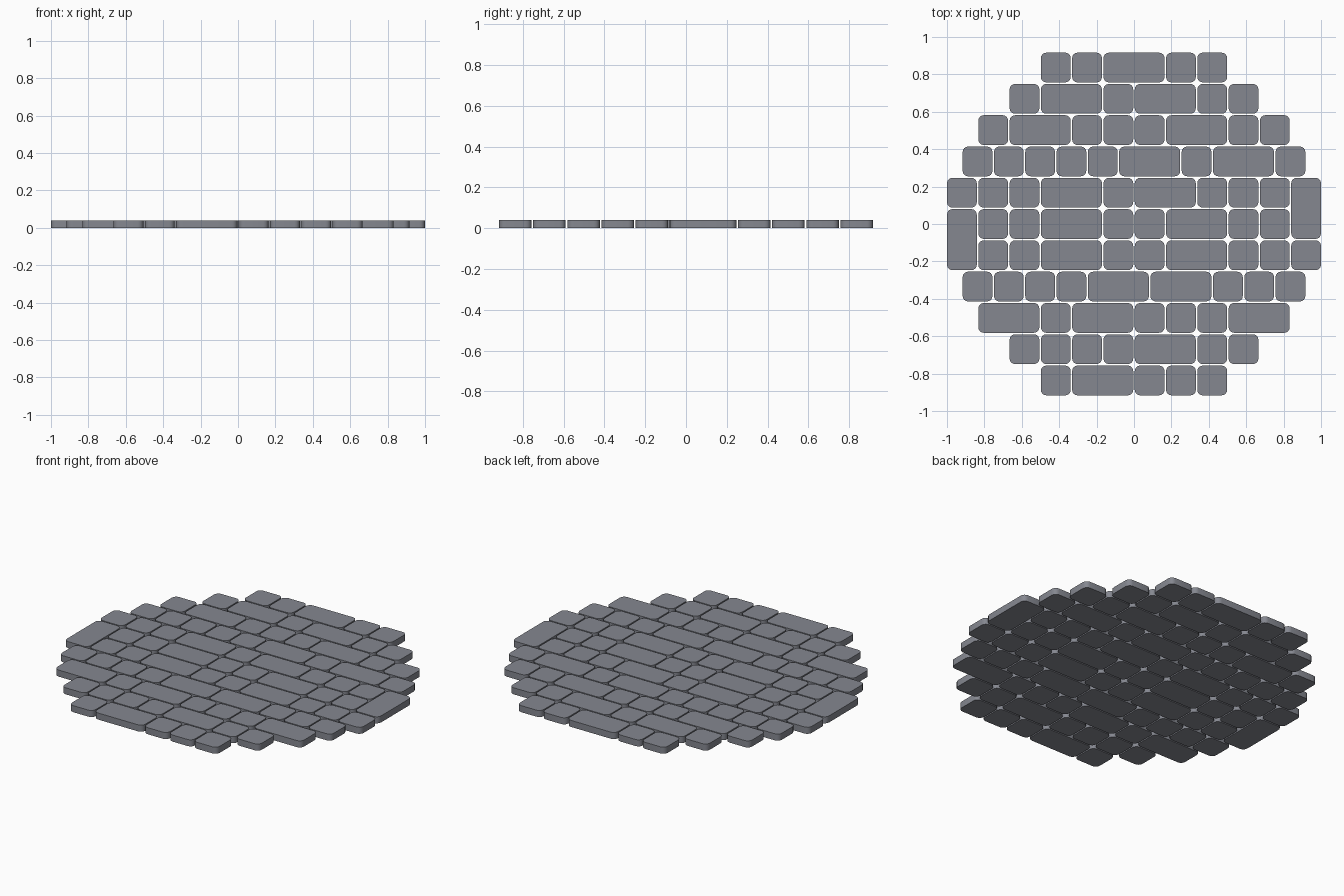
import bpy, bmesh
from math import pi, cos, sin

if "Cube" in bpy.data.objects:
    bpy.data.objects.remove(bpy.data.objects["Cube"])

PITCH = 0.1673    # cell spacing
GAP = 0.008       # joint between stones
HEIGHT = 0.04
RADIUS = 0.029    # rounded plan corners
SEG = 4

# Each row, back to front: first cell position, stone lengths in cells
ROWS = [
    (-3, "11211"),
    (-4, "121211"),
    (-5, "12111211"),
    (-5.5, "111112121"),
    (-6, "111212111"),
    (-5, "11211211"),
    (-5, "112112111"),
    (-5.5, "111122111"),
    (-5, "2121112"),
    (-4, "1111211"),
    (-3, "12111"),
]

# Blue-grey slate
slate = bpy.data.materials.new("slate")
slate.diffuse_color = (0.235, 0.245, 0.28, 1)
slate.use_nodes = True
slate.node_tree.nodes["Principled BSDF"].inputs["Base Color"].default_value = slate.diffuse_color


def stone(name, col, row, w, d=1):
    """Flat paving stone with rounded plan corners, w by d cells."""
    hx, hy = (w * PITCH - GAP) / 2, (d * PITCH - GAP) / 2
    cx = (col + w / 2) * PITCH
    cy = (5.5 - row - d / 2) * PITCH
    bm = bmesh.new()
    ring = []
    for q, (sx, sy) in enumerate([(1, 1), (-1, 1), (-1, -1), (1, -1)]):
        for i in range(SEG + 1):
            a = (q + i / SEG) * pi / 2
            ring.append(bm.verts.new((sx * (hx - RADIUS) + RADIUS * cos(a),
                                      sy * (hy - RADIUS) + RADIUS * sin(a), 0)))
    base = bm.faces.new(ring)
    ext = bmesh.ops.extrude_face_region(bm, geom=[base], use_keep_orig=True)
    top = [v for v in ext["geom"] if isinstance(v, bmesh.types.BMVert)]
    bmesh.ops.translate(bm, verts=top, vec=(0, 0, HEIGHT))
    bmesh.ops.recalc_face_normals(bm, faces=bm.faces)
    for f in bm.faces:
        f.smooth = True
    for e in bm.edges:
        if len(e.link_faces) == 2 and e.calc_face_angle() > 0.6:
            e.smooth = False
    me = bpy.data.meshes.new(name)
    bm.to_mesh(me)
    bm.free()
    me.materials.append(slate)
    ob = bpy.data.objects.new(name, me)
    ob.location = (cx, cy, 0)
    bpy.context.collection.objects.link(ob)


# Rows of stones
for r, (col, lengths) in enumerate(ROWS):
    for n, c in enumerate(lengths):
        stone(f"paving_stone_{r + 1}_{n + 1}", col, r, int(c))
        col += int(c)

# Two stones spanning two rows at the sides
stone("tall_stone_right", 5, 4, 1, 2)
stone("tall_stone_left", -6, 5, 1, 2)
